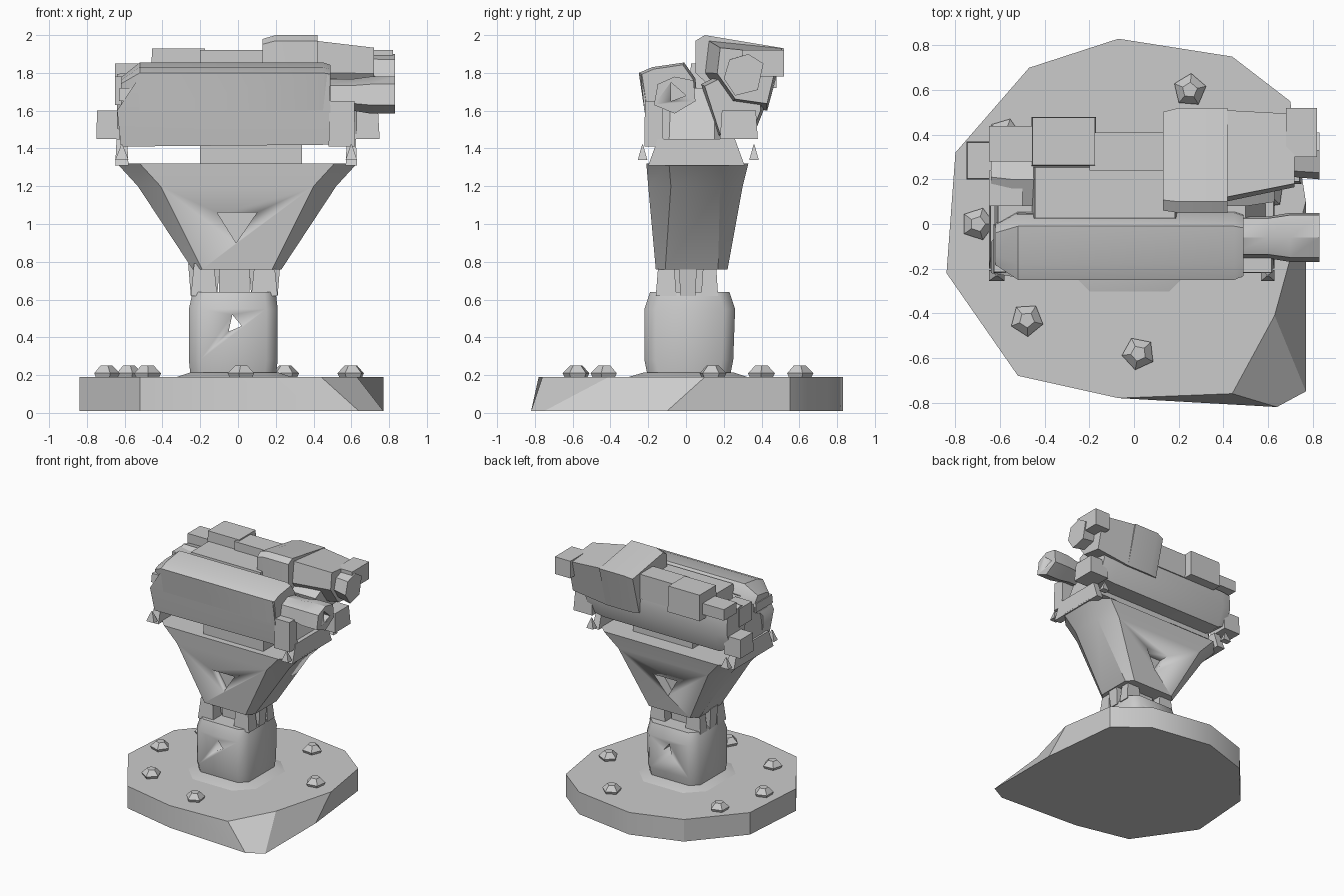
import bpy, bmesh, math
from mathutils import Vector

if "Cube" in bpy.data.objects:
    bpy.data.objects.remove(bpy.data.objects["Cube"], do_unlink=True)

GREY = bpy.data.materials.new("plain grey")
GREY.use_nodes = True
GREY.diffuse_color = (0.6, 0.6, 0.6, 1)
GREY.node_tree.nodes["Principled BSDF"].inputs["Base Color"].default_value = (0.6, 0.6, 0.6, 1)


def loft(name, rings, smooth=35):
    """Skin a closed solid through rings that share one point count."""
    bm = bmesh.new()
    loops = [[bm.verts.new(p) for p in ring] for ring in rings]
    n = len(loops[0])
    for a, b in zip(loops, loops[1:]):
        for i in range(n):
            j = (i + 1) % n
            bm.faces.new((a[i], a[j], b[j], b[i]))
    bm.faces.new(loops[0])
    bm.faces.new(loops[-1])
    bmesh.ops.recalc_face_normals(bm, faces=bm.faces)
    mesh = bpy.data.meshes.new(name)
    bm.to_mesh(mesh)
    bm.free()
    ob = bpy.data.objects.new(name, mesh)
    bpy.context.collection.objects.link(ob)
    mesh.materials.append(GREY)
    bpy.ops.object.select_all(action='DESELECT')
    ob.select_set(True)
    bpy.context.view_layer.objects.active = ob
    bpy.ops.object.shade_smooth_by_angle(angle=math.radians(smooth))
    return ob


def chamfered(x0, x1, y0, y1, z, c):
    """Horizontal eight-sided ring."""
    return [(x0 + c, y0, z), (x1 - c, y0, z), (x1, y0 + c, z), (x1, y1 - c, z),
            (x1 - c, y1, z), (x0 + c, y1, z), (x0, y1 - c, z), (x0, y0 + c, z)]


def box(name, x, y, z, top=1.0):
    """Block between three ranges, its top scaled about its middle."""
    mx, my = sum(x) / 2, sum(y) / 2
    corners = ((0, 0), (1, 0), (1, 1), (0, 1))
    ring = lambda s, h: [(mx + (x[i] - mx) * s, my + (y[j] - my) * s, h) for i, j in corners]
    return loft(name, [ring(1, z[0]), ring(top, z[1])])


def bar(name, profile, stations):
    """Loft a (y, z) profile along x; stations are (x, scale, y shift, z shift)."""
    cy = sum(p[0] for p in profile) / len(profile)
    cz = sum(p[1] for p in profile) / len(profile)
    return loft(name, [[(x, cy + (y - cy) * s + dy, cz + (z - cz) * s + dz)
                        for y, z in profile] for x, s, dy, dz in stations])


def cut(ob, cutter):
    cutter.hide_render = True
    cutter.hide_viewport = True
    cutter.display_type = 'WIRE'
    mod = ob.modifiers.new("opening", 'BOOLEAN')
    mod.operation = 'DIFFERENCE'
    mod.solver = 'EXACT'
    mod.object = cutter


def triangle_cutter(name, pts, y0, y1):
    return loft(name, [[(x, y, z) for x, z in pts] for y in (y0, y1)])


# Base disc, with its front corner flaring out at the floor
rim = [(-0.8, 0.32), (-0.47, 0.7), (-0.07, 0.83), (0.44, 0.75), (0.7, 0.55), (0.77, 0.1),
       (0.63, -0.41), (0.44, -0.76), (-0.07, -0.78), (-0.52, -0.68), (-0.84, -0.22)]
floor = list(rim)
floor[5:8] = [(0.77, -0.1), (0.77, -0.75), (0.64, -0.82)]
loft("base", [[(x, y, 0.01) for x, y in floor], [(x, y, 0.19) for x, y in rim]], 30)
loft("base_collar", [chamfered(-0.34, 0.3, -0.32, 0.34, 0.185, 0.14),
                     chamfered(-0.25, 0.21, -0.22, 0.25, 0.215, 0.07)])

# Small studs scattered round the base
studs = [(-0.7, 0.0), (-0.48, -0.43), (0.02, -0.58), (0.6, 0.14), (0.25, 0.6), (-0.58, 0.4)]
for k, (x, y) in enumerate(studs):
    def stud_ring(r, z):
        return [(x + r * math.cos(t + k), y + r * math.sin(t + k), z)
                for t in (math.tau * i / 5 for i in range(5))]
    loft("stud_%d" % (k + 1), [stud_ring(0.06, 0.18), stud_ring(0.075, 0.21),
                              stud_ring(0.035, 0.25)], 20)

# Column with a small triangular window
column = loft("column", [chamfered(-0.25, 0.2, -0.2, 0.23, 0.18, 0.06),
                         chamfered(-0.26, 0.21, -0.22, 0.25, 0.28, 0.06),
                         chamfered(-0.26, 0.21, -0.22, 0.26, 0.55, 0.06),
                         chamfered(-0.24, 0.2, -0.19, 0.23, 0.64, 0.06)], 50)
cut(column, triangle_cutter("column_window_cutter",
                            [(-0.05, 0.43), (0.02, 0.46), (-0.03, 0.52)], -0.5, 0.5))

# Neck: four tapered struts and two middle posts
for side, x in (("right", (-0.25, -0.11)), ("left", (0.07, 0.21))):
    for end, y in (("front", (-0.16, -0.05)), ("back", (0.08, 0.17))):
        box("neck_strut_%s_%s" % (end, side), x, y, (0.62, 0.79), 0.75)
    box("neck_post_" + side, x, (-0.03, 0.05), (0.62, 0.79), 1.2)
box("neck_core", (-0.1, 0.06), (-0.06, 0.1), (0.62, 0.79))

# Funnel body
funnel = loft("funnel", [chamfered(-0.24, 0.23, -0.16, 0.22, 0.76, 0.05),
                         chamfered(-0.53, 0.52, -0.2, 0.3, 1.2, 0.12),
                         chamfered(-0.64, 0.63, -0.21, 0.33, 1.32, 0.12)], 35)
tri = [(-0.11, 1.06), (0.1, 1.06), (-0.01, 0.9)]
cut(funnel, triangle_cutter("front_notch_cutter", tri, -0.4, -0.12))
cut(funnel, triangle_cutter("back_notch_cutter", tri, 0.18, 0.5))

# Bridge and side tabs leave open slots above the funnel
box("bridge", (-0.2, 0.34), (-0.16, 0.2), (1.3, 1.46))
for side, x in (("right", (-0.65, -0.58)), ("left", (0.57, 0.63))):
    box("side_tab_" + side, x, (-0.2, 0.31), (1.31, 1.45), 0.8)
    for end, y in (("front", -0.23), ("back", 0.36)):
        box("tab_spike_%s_%s" % (end, side), x, (y - 0.025, y + 0.025), (1.34, 1.42), 0.1)

# Upper body
loft("upper_core", [chamfered(-0.63, 0.6, -0.14, 0.2, 1.42, 0.05),
                    chamfered(-0.61, 0.5, -0.13, 0.2, 1.72, 0.05)])
loft("front_shield", [
    [(-0.62, -0.19, 1.41), (0.5, -0.19, 1.42), (0.5, -0.1, 1.42), (-0.62, -0.1, 1.41)],
    [(-0.64, -0.22, 1.6), (0.49, -0.22, 1.6), (0.49, -0.08, 1.6), (-0.64, -0.08, 1.6)],
    [(-0.52, -0.24, 1.78), (0.48, -0.24, 1.79), (0.48, 0, 1.79), (-0.52, 0.05, 1.78)]], 45)
bar("front_roll", [(-0.22, 1.6), (-0.25, 1.8), (-0.18, 1.83), (-0.01, 1.855),
                   (0.05, 1.77), (0.06, 1.66), (-0.03, 1.6)],
    [(-0.62, 0.6, 0, -0.03), (-0.52, 1, 0, 0), (0.45, 1, 0, 0), (0.49, 0.9, 0, 0)])

# Front barrel with a triangular bore
barrel = bar("front_barrel", [(-0.17, 1.63), (-0.15, 1.74), (-0.06, 1.78), (0.04, 1.76),
                              (0.05, 1.65), (-0.06, 1.585)],
             [(0.44, 0.85, 0, 0), (0.6, 0.85, 0, 0), (0.7, 1, 0, 0), (0.83, 1, 0, 0)])
bore = bar("bore_cutter", [(-0.08, 1.75), (0.0, 1.68), (-0.08, 1.65)],
           [(0.74, 1, 0, 0), (0.9, 1, 0, 0)])
cut(barrel, bore)

# Back bar and its end pieces
bar("back_bar", [(0.17, 1.46), (0.35, 1.45), (0.41, 1.6), (0.4, 1.74), (0.2, 1.8), (0.08, 1.74)],
    [(-0.64, 0.85, 0, 0.02), (-0.55, 1, 0, 0), (0.5, 1, 0, 0), (0.63, 0.9, 0, 0)])
box("back_bar_end_right", (-0.75, -0.6), (0.2, 0.37), (1.45, 1.6), 0.95)
box("back_bar_end_left", (0.58, 0.75), (0.18, 0.38), (1.45, 1.6), 0.9)
box("front_block_left", (0.48, 0.62), (-0.22, -0.12), (1.41, 1.65), 0.95)
box("front_block_right", (-0.63, -0.5), (-0.22, 0.0), (1.65, 1.72), 0.95)
box("top_ridge", (-0.46, 0.2), (0.02, 0.26), (1.7, 1.85), 0.95)

# Boxes along the back of the top
box("end_box", (-0.65, -0.44), (0.28, 0.44), (1.76, 1.85))
box("small_end_box", (-0.65, -0.5), (0.08, 0.24), (1.63, 1.78))
box("rear_box", (-0.46, -0.17), (0.26, 0.48), (1.72, 1.93), 0.97)
box("middle_box", (-0.2, 0.13), (0.24, 0.41), (1.72, 1.92))

# Tall wedge housing and rear barrel
bar("wedge_housing", [(0.05, 1.8), (0.05, 1.97), (0.1, 2.0), (0.52, 1.93), (0.43, 1.6), (0.2, 1.66)],
    [(0.13, 0.94, 0, -0.01), (0.2, 1, 0, 0), (0.42, 1, 0, 0)])
bar("wedge_tail", [(0.1, 1.8), (0.12, 1.97), (0.51, 1.93), (0.43, 1.6), (0.22, 1.63)],
    [(0.41, 1, 0, 0), (0.72, 0.8, 0.03, 0)])
bar("rear_barrel", [(0.2, 1.78), (0.23, 1.88), (0.33, 1.91), (0.41, 1.86), (0.38, 1.72), (0.26, 1.69)],
    [(0.6, 0.9, 0, 0), (0.72, 0.9, 0, 0), (0.83, 1, 0, -0.01)])
box("rear_fin", (0.68, 0.82), (0.3, 0.52), (1.78, 1.92))
